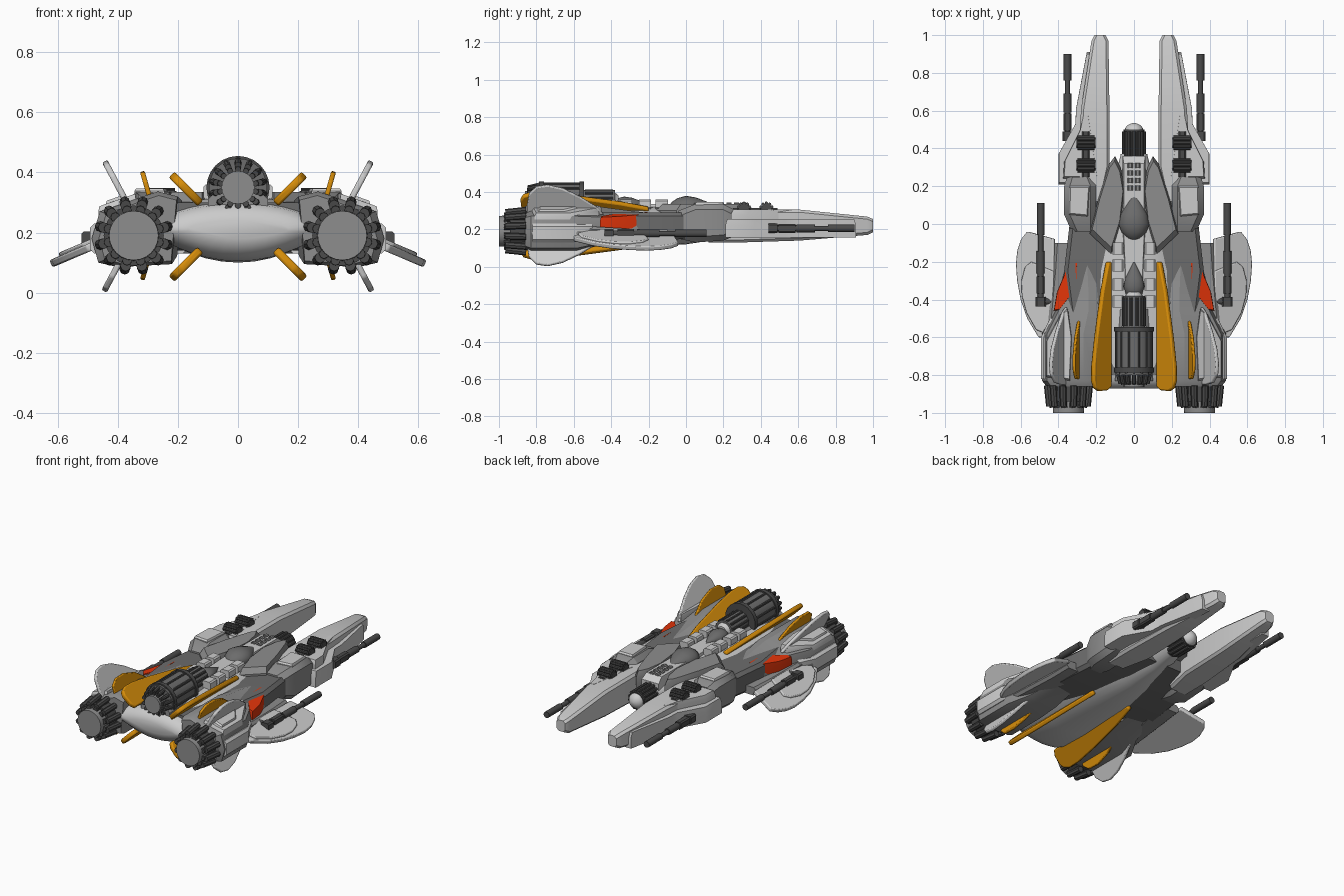
import bpy, bmesh, math
from mathutils import Vector, Matrix

if "Cube" in bpy.data.objects:
    bpy.data.objects.remove(bpy.data.objects["Cube"])

def mat(name, r, g, b):
    m = bpy.data.materials.new(name)
    m.diffuse_color = (r, g, b, 1)
    m.use_nodes = True
    m.node_tree.nodes["Principled BSDF"].inputs["Base Color"].default_value = m.diffuse_color
    return m

LIGHT = mat("light_grey", .60, .60, .60)
MID = mat("mid_grey", .27, .27, .27)
HULL = mat("hull_grey", .15, .15, .15)
DARK = mat("dark_machinery", .07, .07, .07)
ORANGE = mat("orange", .68, .27, .003)
RED = mat("red", .76, .035, .003)

# ---- geometry helpers: each returns (verts, faces) ----
def rings(rs):
    """Skin a list of equal-length closed rings, capping both ends."""
    n = len(rs[0])
    v = [p for r in rs for p in r]
    f = [(k*n+i, k*n+(i+1) % n, (k+1)*n+(i+1) % n, (k+1)*n+i)
         for k in range(len(rs)-1) for i in range(n)]
    f += [tuple(range(n))[::-1], tuple(range((len(rs)-1)*n, len(rs)*n))]
    return v, f

def rod(p0, p1, r0, r1=None, n=12):
    p0, p1 = Vector(p0), Vector(p1)
    r1 = r0 if r1 is None else r1
    q = (p1-p0).to_track_quat('Z', 'Y')
    circ = [q @ Vector((math.cos(2*math.pi*i/n), math.sin(2*math.pi*i/n), 0)) for i in range(n)]
    return rings([[p0+c*r0 for c in circ], [p1+c*r1 for c in circ]])

def beam(secs, c=.02):
    """Chamfered box sections (y, x0, x1, z0, z1) joined along y."""
    return rings([[(x, y, z) for x, z in ((x0+c, z0), (x1-c, z0), (x1, z0+c), (x1, z1-c),
                  (x1-c, z1), (x0+c, z1), (x0, z1-c), (x0, z0+c))] for y, x0, x1, z0, z1 in secs])

def prism(pts, z0, z1, inset=.9):
    """Plan outline raised from z0 to z1 with a chamfered top; heights may be rules."""
    cx = sum(p[0] for p in pts)/len(pts)
    cy = sum(p[1] for p in pts)/len(pts)
    h = lambda z, x, y: z(x, y) if callable(z) else z
    r0 = [(x, y, h(z0, x, y)) for x, y in pts]
    r1 = [(x, y, h(z0, x, y)*.35 + h(z1, x, y)*.65) for x, y in pts]
    ins = [(cx+(x-cx)*inset, cy+(y-cy)*inset) for x, y in pts]
    return rings([r0, r1, [(x, y, h(z1, x, y)) for x, y in ins]])

def blade(outline, base, deg, t):
    """Plate of outline (y, height) growing from base (x, z) at an angle."""
    a = math.radians(deg)
    d, n = Vector((math.cos(a), 0, math.sin(a))), Vector((-math.sin(a), 0, math.cos(a)))
    b = Vector((base[0], 0, base[1]))
    side = lambda s: [b + d*h + n*s*t/2 + Vector((0, y, 0)) for y, h in outline]
    return rings([side(-1), side(1)])

def box(x, y, z, sx, sy, sz):
    return beam([(y-sy/2, x-sx/2, x+sx/2, z-sz/2, z+sz/2), (y+sy/2, x-sx/2, x+sx/2, z-sz/2, z+sz/2)], .008)

def around(p0, p1, r0, r1, n, w):
    """Ring of rods spread about the axis p0-p1."""
    p0, p1 = Vector(p0), Vector(p1)
    ax = (p1-p0).normalized()
    u = ax.cross(Vector((0, 0, 1))).normalized()
    dirs = [Matrix.Rotation(2*math.pi*(i+.5)/n, 3, ax) @ u for i in range(n)]
    return [rod(p0+d*r0, p1+d*r1, w, n=8) for d in dirs]

def make(name, m, *geos, mirror=True, bevel=0):
    bm = bmesh.new()
    for v, f in geos:
        vs = [bm.verts.new(p) for p in v]
        for q in f:
            bm.faces.new([vs[i] for i in q])
    bmesh.ops.recalc_face_normals(bm, faces=bm.faces)
    me = bpy.data.meshes.new(name)
    bm.to_mesh(me)
    bm.free()
    me.materials.append(m)
    o = bpy.data.objects.new(name, me)
    bpy.context.collection.objects.link(o)
    bpy.ops.object.select_all(action='DESELECT')
    o.select_set(True)
    bpy.context.view_layer.objects.active = o
    bpy.ops.object.shade_smooth_by_angle(angle=math.radians(32))
    if bevel:
        b = o.modifiers.new("bevel", 'BEVEL')
        b.width, b.segments, b.limit_method = bevel, 2, 'ANGLE'
    if mirror:
        o.modifiers.new("mirror", 'MIRROR')
    return o

# ---- central smooth belly hull, keel deeper in the middle ----
def oval(y, rx, z0, z1, n=32):
    a = [2*math.pi*i/n for i in range(n)]
    keel = lambda s: s if s > 0 else s*(.6+.4*s*s)
    return [(rx*math.cos(t), y, (z0+z1)/2 + (z1-z0)/2*keel(math.sin(t))) for t in a]

make("belly_hull", LIGHT, rings([oval(.37, .07, .19, .28), oval(.2, .11, .15, .31), oval(0, .17, .12, .32),
     oval(-.25, .24, .105, .325), oval(-.6, .28, .10, .32), oval(-.78, .28, .105, .305), oval(-.83, .265, .12, .295),
     oval(-.86, .23, .15, .27), oval(-.872, .17, .18, .24)]), mirror=False)
make("inner_hull", HULL, beam([(.25, .02, .26, .17, .27), (.05, .02, .335, .15, .29), (-.25, .02, .37, .14, .29),
     (-.8, .02, .3, .18, .30)]))

# ---- spine, cockpit and nose ----
make("shoulder_panel", MID, prism([(.10, .36), (.13, .32), (.19, .13), (.235, -.05), (.12, -.16), (.07, .0), (.05, .18), (.07, .3)], .24, .335, .88))
make("nose_deck", LIGHT, prism([(-.06, .36), (.06, .36), (.06, -.05), (.045, -.42), (-.045, -.42), (-.06, -.05)], .25, .335), mirror=False)
make("deck_vents", MID, *[box(.020, .19+.04*i, .337, .028, .025, .012) for i in range(4)])
make("spine_blocks", LIGHT, *[box(.085, y, .335, .06, .065, .05) for y in (-.13, -.22, -.32, -.41)])

def teardrop(y0, y1, r, z, h):
    prof = ((.0, .05), (.06, .45), (.18, .8), (.35, 1), (.55, .85), (.75, .5), (.92, .18), (1, .03))
    return rings([[(r*k*math.cos(t), y0+(y1-y0)*s, z+h*k*math.sin(t)) for t in
                  [math.pi*2*i/20 for i in range(20)]] for s, k in prof])

make("cockpit_canopy", HULL, teardrop(-.09, .17, .082, .322, .057), mirror=False)
make("rear_canopy", HULL, teardrop(-.40, -.2, .055, .335, .04), mirror=False)
make("nose_drum", DARK, rod((0, .34, .235), (0, .5, .235), .055, n=20),
     *around((0, .36, .235), (0, .49, .235), .056, .056, 14, .010), mirror=False)
make("nose_dome", LIGHT, rings([[(r*math.cos(t), y, .235+r*math.sin(t)) for t in [math.pi*i/10 for i in range(20)]]
     for y, r in ((.49, .05), (.505, .048), (.52, .038), (.53, .022), (.535, .006))]), mirror=False)

# ---- forward arms with layered armour ----
make("forward_arm", LIGHT, beam([(1, .15, .21, .185, .255), (.97, .135, .225, .17, .268), (.61, .13, .28, .14, .305),
     (.3, .13, .30, .13, .305), (.12, .17, .30, .13, .30)], .014))
make("arm_side_plate", LIGHT, prism([(.2, .91), (.25, .91), (.307, .61), (.31, .53), (.4, .37), (.4, .21), (.22, .21)], .155, .255, .97))
make("arm_top_armour", LIGHT, prism([(.24, .59), (.265, .59), (.285, .5), (.37, .33), (.375, .24), (.19, .24)], .23, .306, .93))
make("shoulder_block", MID, beam([(.25, .22, .355, .16, .31), (.2, .2, .37, .14, .335), (.05, .2, .37, .13, .335), (-.04, .2, .33, .15, .30)], .03))
make("shoulder_block_panel", LIGHT, prism([(.235, .2), (.34, .2), (.345, .05), (.245, .04)], .32, .347))

# ---- ribbed gear housings on the arms ----
for name, y in (("front_gear", .43), ("rear_gear", .31)):
    make(name, DARK, rod((.205, y, .31), (.305, y, .31), .028), box(.255, y, .30, .04, .12, .03),
         *around((.21, y, .31), (.30, y, .31), .030, .030, 10, .009))

# ---- guns ----
def gun(x, z, tip, s):
    seg = ((0, .14, .02), (.14, .21, .014), (.21, .31, .021), (.31, .42, .017))
    return [rod((x, tip-a*s, z), (x, tip-b*s, z), r) for a, b, r in seg] + \
        [box(x, tip-.435*s, z, .055, .05, .05), box(x, tip-.36*s, z, .042, .09, .047)]

make("forward_gun", DARK, *gun(.352, .205, .90, 1), rod((.29, .47, .21), (.36, .47, .21), .015))
make("wing_gun", DARK, *gun(.494, .178, .11, 1.2), rod((.494, -.41, .178), (.44, -.41, .18), .02))

# ---- engine nacelles ----
full = ((.2, .32), (.267, .337), (.46, .27), (.487, .18), (.465, .10), (.40, .085), (.22, .095))
def nac(y, k, cx, cz):
    return [(cx+(x-.345)*k, y, cz+(z-.2)*k) for x, z in full]
make("nacelle", MID, rings([nac(-.86, .9, .335, .2), nac(-.83, 1, .345, .2), nac(-.58, 1, .345, .2), nac(-.46, .82, .305, .208),
     nac(-.34, .68, .295, .212), nac(-.18, .46, .285, .222), nac(.0, .4, .26, .23)]))
slope = lambda d: (lambda x, y: .337 - (x-.267)*.347 + d)
make("nacelle_armour", LIGHT, prism([(.35, -.45), (.385, -.47), (.465, -.62), (.465, -.81), (.34, -.83), (.33, -.6)], slope(-.03), slope(.018), .95))
make("nacelle_top_panel", LIGHT, prism([(.375, -.56), (.44, -.65), (.44, -.79), (.37, -.79)], slope(0), slope(.028)))
make("nacelle_side_panel", LIGHT, beam([(-.82, .45, .493, .13, .23), (-.6, .45, .493, .13, .23), (-.5, .40, .445, .15, .23)], .015))
make("red_panel", RED, prism([(.30, -.2), (.34, -.2), (.408, -.36), (.425, -.46), (.395, -.455), (.305, -.34)], .205,
     lambda x, y: .292-(x-.3)*.22, .96))

# ---- engines ----
E = .347, .19
make("engine_core", MID, rod((E[0], -.84, E[1]), (E[0], -1, E[1]), .088, .082, 24))
make("engine_prongs", DARK, *around((E[0], -.855, E[1]), (E[0], -.965, E[1]), .116, .104, 12, .018),
     *around((E[0], -.86, E[1]), (E[0], -.972, E[1]), .096, .086, 12, .016), rod((E[0], -.84, E[1]), (E[0], -.94, E[1]), .1, n=24))

# ---- top central engine ----
T = .35
make("top_engine_drum", HULL, rod((0, -.56, T), (0, -.8, T), .097, n=24), rod((0, -.38, T), (0, -.56, T), .059, n=20),
     mirror=False)
make("top_engine_nozzle", MID, rod((0, -.8, T), (0, -.862, T), .055, n=20), mirror=False)
make("top_engine_frame", DARK, *around((0, -.55, T), (0, -.77, T), .095, .095, 12, .008),
     *around((0, -.39, T), (0, -.54, T), .058, .058, 12, .008), rod((0, -.545, T), (0, -.57, T), .105, n=24),
     rod((0, -.76, T), (0, -.785, T), .105, n=24), *around((0, -.78, T), (0, -.845, T), .090, .074, 14, .011),
     *around((0, -.78, T), (0, -.85, T), .07, .06, 14, .010), mirror=False)
make("top_engine_cap", LIGHT, rod((0, -.36, T), (0, -.385, T), .03, .05, 20), mirror=False)
make("top_engine_saddle", MID, beam([(-.83, -.1, .1, .24, .33), (-.45, -.08, .08, .24, .33)]), mirror=False)

# ---- fins, upper and lower ----
big = [(-.2, 0), (-.2, .025), (-.35, .065), (-.6, .112), (-.75, .134), (-.83, .136), (-.87, .12), (-.885, .09), (-.88, .03), (-.86, 0)]
make("orange_fin_upper", ORANGE, blade(big, (.125, .297), 45, .028), bevel=.008)
make("orange_fin_lower", ORANGE, blade(big, (.125, .142), -45, .028), bevel=.008)
small = [(-.5, 0), (-.52, .03), (-.6, .085), (-.7, .115), (-.78, .112), (-.82, .08), (-.82, 0)]
make("small_fin_upper", ORANGE, blade(small, (.287, .293), 74, .016), bevel=.005)
make("small_fin_lower", ORANGE, blade(small, (.287, .153), -74, .016), bevel=.005)
tall = [(-.44, .0), (-.47, .04), (-.57, .11), (-.66, .158), (-.74, .178), (-.80, .168), (-.84, .125), (-.85, .06), (-.85, 0)]
make("grey_fin_upper", LIGHT, blade(tall, (.36, .28), 62, .02), bevel=.006)
make("grey_fin_lower", LIGHT, blade(tall, (.362, .162), -62, .02), bevel=.006)

# ---- drooping side wings, two layers ----
low = [(-.08, 0), (-.04, .155), (-.08, .19), (-.14, .212), (-.21, .22), (-.30, .213), (-.40, .193), (-.5, .155), (-.6, .09), (-.6, 0)]
top = [(-.25, 0), (-.20, .13), (-.23, .165), (-.30, .185), (-.38, .182), (-.47, .155), (-.56, .10), (-.6, 0)]
make("side_wing", LIGHT, blade(low, (.42, .182), -23, .026), bevel=.006)
make("side_wing_plate", LIGHT, blade(top, (.425, .196), -23, .018), bevel=.006)
make("wing_root", MID, beam([(-.58, .36, .46, .13, .22), (-.25, .30, .43, .14, .20), (-.1, .30, .42, .15, .20)], .015))
